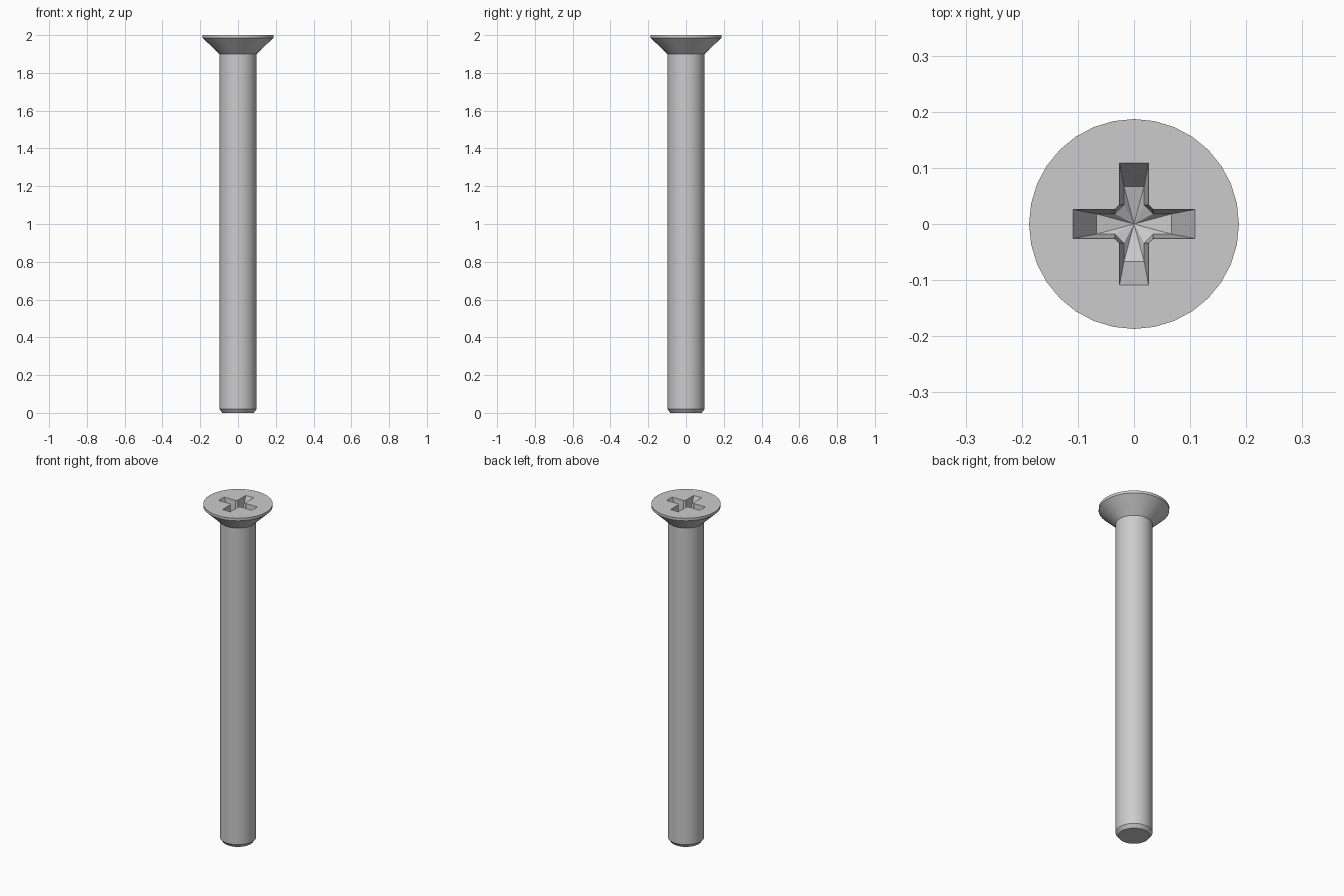
import bpy, bmesh, math
from mathutils import Matrix, Vector

if "Cube" in bpy.data.objects:
    bpy.data.objects.remove(bpy.data.objects["Cube"])

SEGMENTS = 32

steel = bpy.data.materials.new("steel_grey")
steel.use_nodes = True
colour = (0.6, 0.6, 0.6, 1)
steel.diffuse_color = colour
steel.node_tree.nodes["Principled BSDF"].inputs["Base Color"].default_value = colour

bm = bmesh.new()


def ring(points):
    return [bm.verts.new(p) for p in points]


def skin(a, b):
    # Join two matching rings with quads
    for i in range(len(a)):
        j = (i + 1) % len(a)
        bm.faces.new((a[i], a[j], b[j], b[i]))


def circle(radius, z):
    step = math.tau / SEGMENTS
    return ring((radius * math.cos(i * step), radius * math.sin(i * step), z)
                for i in range(SEGMENTS))


def cross(reach, half_width, corner, z):
    # One arm with its chamfered inner corners, repeated by quarter turns
    arm = [(corner, -half_width), (reach, -half_width),
           (reach, half_width), (corner, half_width)]
    return ring(Matrix.Rotation(k * math.pi / 2, 3, "Z") @ Vector((x, y, z))
                for k in range(4) for x, y in arm)


def loop_edges(loop):
    return [bm.edges.get((loop[i - 1], loop[i])) for i in range(len(loop))]


# Shank with chamfered tip, countersunk head and thin rim
profile = [(0.083, 0), (0.098, 0.02), (0.098, 1.9), (0.187, 1.985), (0.187, 2)]
rings = [circle(r, z) for r, z in profile]
for lower, upper in zip(rings, rings[1:]):
    skin(lower, upper)
bm.faces.new(rings[0])

# Tapered cross recess with a shallow conical floor
mouth = cross(0.109, 0.026, 0.034, 2)
floor = cross(0.067, 0.018, 0.034, 1.9)
skin(mouth, floor)
centre = bm.verts.new((0, 0, 1.88))
for i in range(len(floor)):
    bm.faces.new((floor[i - 1], floor[i], centre))

# Flat head top around the recess
bmesh.ops.triangle_fill(bm, edges=loop_edges(rings[-1]) + loop_edges(mouth),
                        use_beauty=True, normal=(0, 0, 1))
bmesh.ops.recalc_face_normals(bm, faces=bm.faces)

mesh = bpy.data.meshes.new("screw")
bm.to_mesh(mesh)
bm.free()
mesh.materials.append(steel)
screw = bpy.data.objects.new("countersunk_screw", mesh)
bpy.context.collection.objects.link(screw)

bpy.ops.object.select_all(action="DESELECT")
screw.select_set(True)
bpy.context.view_layer.objects.active = screw
bpy.ops.object.shade_smooth_by_angle(angle=math.radians(30))
